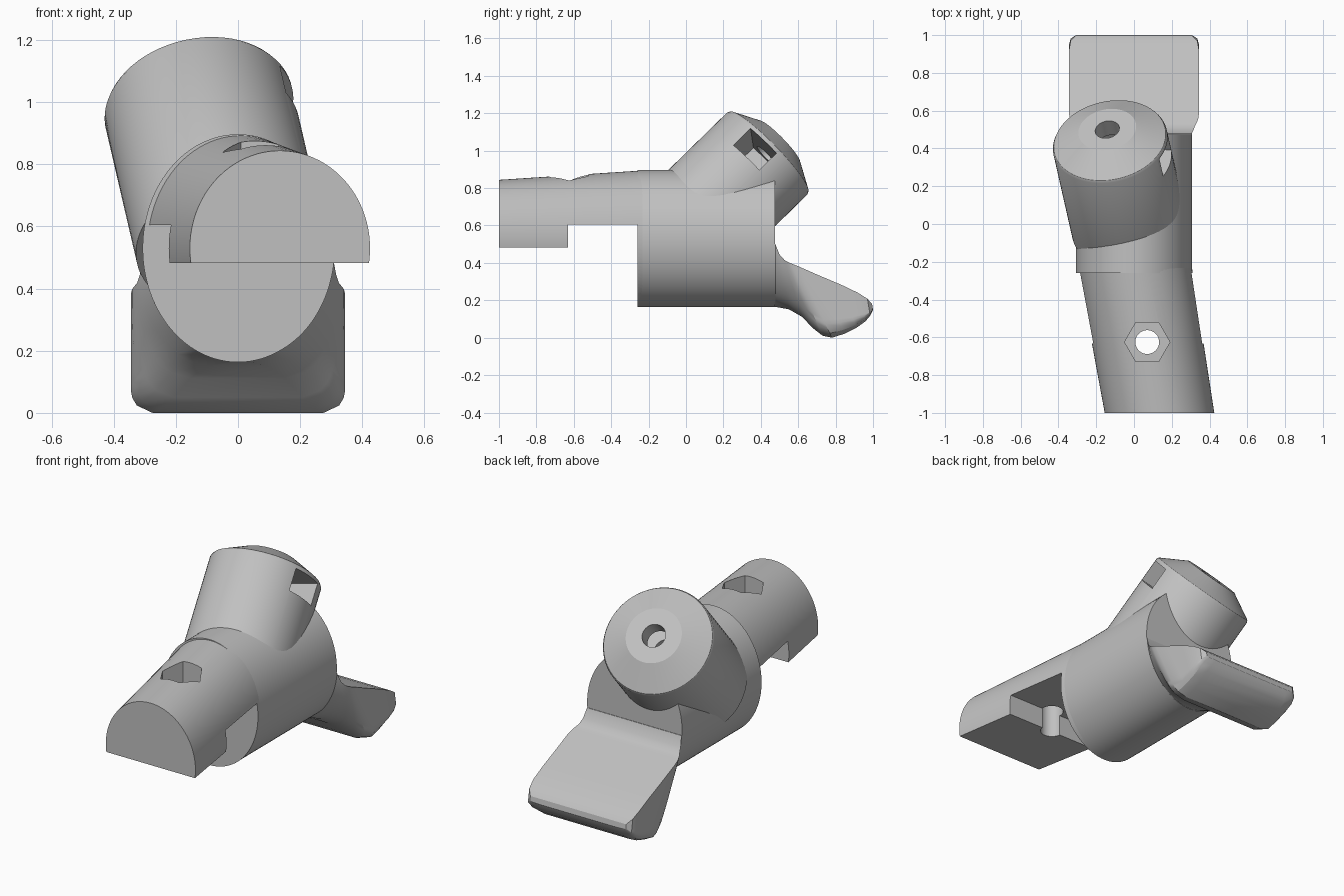
import bpy, bmesh, math
from mathutils import Matrix, Vector

if "Cube" in bpy.data.objects:
    bpy.data.objects.remove(bpy.data.objects["Cube"], do_unlink=True)

GREY = (0.53, 0.53, 0.53, 1)
mat = bpy.data.materials.new("plain grey")
mat.use_nodes = True
mat.diffuse_color = GREY
mat.node_tree.nodes["Principled BSDF"].inputs["Base Color"].default_value = GREY


def loft(name, rings, frame=Matrix()):
    """Skin a list of equal-length point rings and cap both ends."""
    bm = bmesh.new()
    loops = [[bm.verts.new(frame @ Vector(p)) for p in ring] for ring in rings]
    n = len(loops[0])
    for a, b in zip(loops, loops[1:]):
        for i in range(n):
            j = (i + 1) % n
            bm.faces.new((a[i], a[j], b[j], b[i]))
    bm.faces.new(loops[0])
    bm.faces.new(loops[-1])
    bmesh.ops.recalc_face_normals(bm, faces=bm.faces)
    mesh = bpy.data.meshes.new(name)
    bm.to_mesh(mesh)
    bm.free()
    mesh.materials.append(mat)
    obj = bpy.data.objects.new(name, mesh)
    bpy.context.collection.objects.link(obj)
    return obj


def circle(r, z, n=64, cx=0, cy=0):
    return [(cx + r * math.cos(math.tau * i / n), cy + r * math.sin(math.tau * i / n), z)
            for i in range(n)]


def oval(y, cx, rx, rz, n=96):
    return [(cx + rx * math.cos(math.tau * i / n), y, MID + rz * math.sin(math.tau * i / n))
            for i in range(n)]


def box(name, x, y, z, frame=Matrix()):
    ring = lambda h: [(x[0], y[0], h), (x[1], y[0], h), (x[1], y[1], h), (x[0], y[1], h)]
    return loft(name, [ring(z[0]), ring(z[1])], frame)


def cut(obj, cutters):
    for c in cutters:
        mod = obj.modifiers.new("cut", "BOOLEAN")
        mod.operation, mod.solver, mod.object = "DIFFERENCE", "EXACT", c
    bpy.context.view_layer.update()
    mesh = bpy.data.meshes.new_from_object(
        obj.evaluated_get(bpy.context.evaluated_depsgraph_get()))
    obj.modifiers.clear()
    obj.data = mesh


MID = 0.53               # height of the main barrel's centre
RX, RZ = 0.307, 0.367    # half sizes of its oval section

# Main barrel, and the tapering arm that veers to one side at the front
barrel = loft("main_barrel", [oval(-0.26, 0, RX, RZ), oval(0.475, 0, RX, RZ)])
arm = loft("front_arm", [oval(-1, 0.135, 0.29, 0.314), oval(-0.22, 0.003, 0.302, 0.365)])

# Tilted socket with a bevelled end; its frame has z along the tube, x to the slot
rim = Vector((-0.128, 0.44, 0.99))
axis = Vector((-0.16, 0.706, 0.69)).normalized()
side = (Vector((1, 0, 0)) - axis * axis.x).normalized()
side = Matrix.Rotation(math.radians(-12.5), 3, axis) @ side
frame = Matrix((side, axis.cross(side), axis)).transposed().to_4x4()
frame.translation = rim
R = 0.307
socket = loft("tilted_socket", [circle(R, -0.64), circle(R, -0.01), circle(R - 0.007, 0.004),
                                circle(0.155, 0.085)], frame)

# Cutters: arm underside, notch, bolt hole and nut recess, socket bore and side slot
under = box("under_cutter", (-1, 1), (-1.2, -0.6), (-0.2, 0.482))
notch = box("notch_cutter", (-1, 1), (-0.632, -0.26), (-0.2, 0.605))
bolt = loft("bolt_cutter", [circle(0.063, 0.2, 40, 0.07, -0.625),
                            circle(0.063, 1.2, 40, 0.07, -0.625)])
nut = loft("nut_cutter", [circle(0.12, 0.7, 6, 0.07, -0.625),
                          circle(0.12, 1.2, 6, 0.07, -0.625)])
bore = loft("bore_cutter", [circle(0.065, -0.3, 40), circle(0.065, 0.3, 40)], frame)
slot = box("slot_cutter", (-0.1, 0.5), (-0.098, 0.098), (-0.15, -0.02), frame)
cut(arm, [under, notch, bolt, nut])
cut(socket, [bore, slot])
cut(barrel, [bore, slot])
for c in (under, notch, bolt, nut, bore, slot):
    bpy.data.objects.remove(c, do_unlink=True)

# Rear flap: sections from the barrel's oval to a wide rounded plate
# each row: top y, top z, bottom y, bottom z, blend to plate, plate half width
SECTIONS = [
    (0.46, 0.5, 0.46, 0.165, 0, 0.345),
    (0.478, 0.5, 0.478, 0.165, 0, 0.345),
    (0.50, 0.445, 0.55, 0.152, 0.25, 0.345),
    (0.525, 0.417, 0.62, 0.112, 0.5, 0.345),
    (0.54, 0.407, 0.68, 0.05, 0.72, 0.345),
    (0.56, 0.398, 0.73, 0.011, 0.9, 0.345),
    (0.60, 0.382, 0.78, 0.0, 1, 0.345),
    (0.70, 0.338, 0.85, 0.022, 1, 0.345),
    (0.83, 0.283, 0.91, 0.052, 1, 0.345),
    (0.92, 0.24, 0.96, 0.088, 1, 0.344),
    (0.97, 0.208, 0.985, 0.118, 1, 0.335),
    (0.995, 0.18, 1.0, 0.15, 1, 0.31),
]
STEPS = 16


def flap_section(ty, tz, by, bz, blend, wide):
    right = []
    for i in range(STEPS + 1):
        s = i / STEPS
        y, z = ty + (by - ty) * s, tz + (bz - tz) * s
        neck_z = 0.5 - 0.335 * s
        neck = RX * math.sqrt(max(0.005, 1 - ((neck_z - MID) / RZ) ** 2))
        edge = max(0, (s - 0.8) / 0.2)
        plate = wide - 0.07 * (1 - math.sqrt(1 - edge * edge))
        right.append((neck + (plate - neck) * blend, y, z))
    return right + [(-x, y, z) for x, y, z in reversed(right)]


flap = loft("rear_flap", [flap_section(*row) for row in SECTIONS])

# Smooth curved faces, keep edges crisp
bpy.ops.object.select_all(action="DESELECT")
for obj in (barrel, arm, socket, flap):
    obj.select_set(True)
bpy.context.view_layer.objects.active = barrel
bpy.ops.object.shade_smooth_by_angle(angle=math.radians(28))
